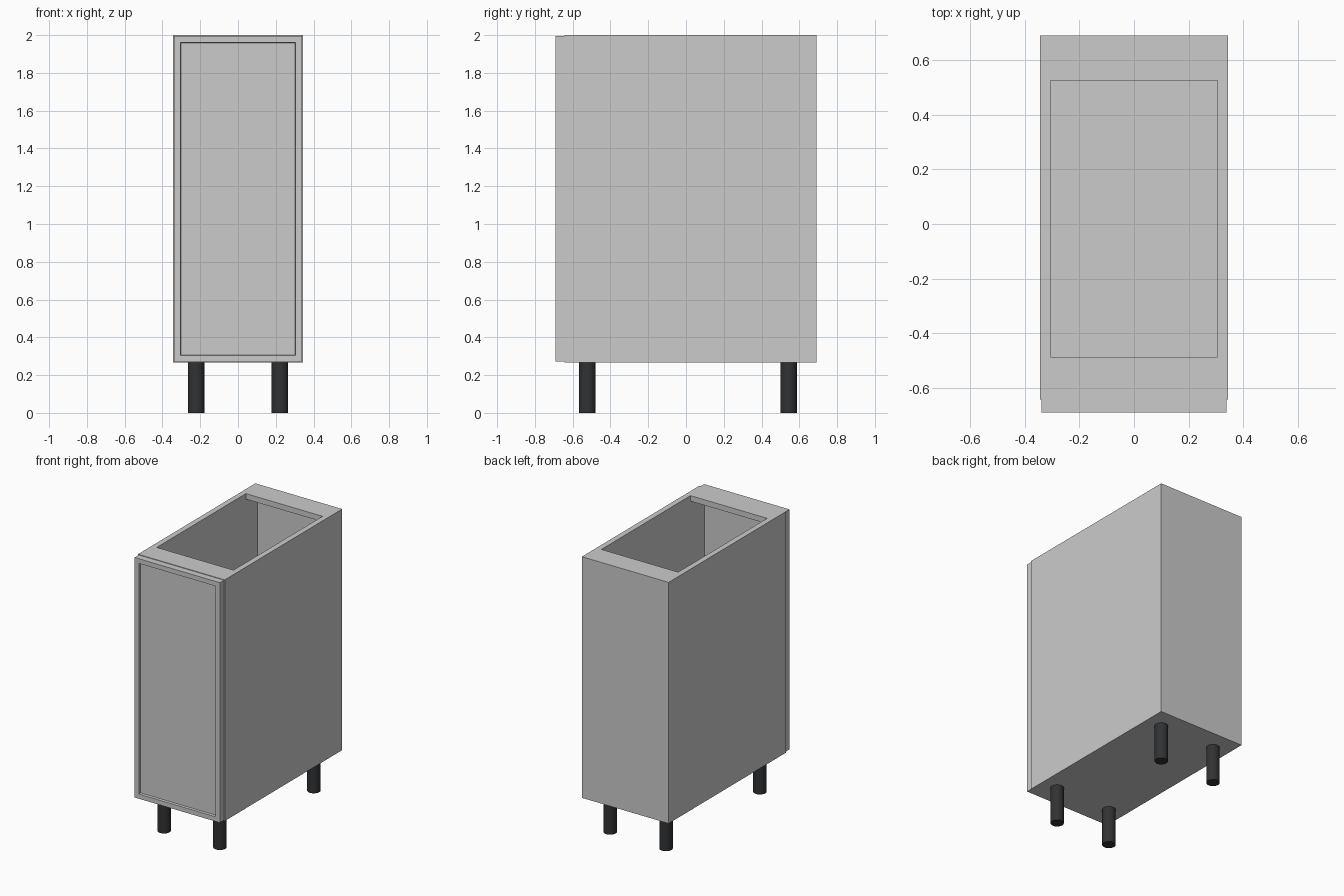
import bpy, bmesh
from mathutils import Vector

if "Cube" in bpy.data.objects:
    bpy.data.objects.remove(bpy.data.objects["Cube"])

# Overall measurements
W, Y0, Y1, Z0, Z1 = 0.345, -0.643, 0.69, 0.267, 2.0
T = 0.04  # board thickness


def new_object(name, bm):
    mesh = bpy.data.meshes.new(name)
    bm.to_mesh(mesh)
    bm.free()
    ob = bpy.data.objects.new(name, mesh)
    bpy.context.collection.objects.link(ob)
    return ob


def box_bm(x, y, z):
    bm = bmesh.new()
    bmesh.ops.create_cube(bm, size=1)
    size = Vector((x[1] - x[0], y[1] - y[0], z[1] - z[0]))
    mid = Vector((x[0] + x[1], y[0] + y[1], z[0] + z[1])) / 2
    bmesh.ops.scale(bm, vec=size, verts=bm.verts)
    bmesh.ops.translate(bm, vec=mid, verts=bm.verts)
    return bm


def board(name, x, y, z):
    return new_object(name, box_bm(x, y, z))


# Carcass: sides, bottom, back and two top rails
inner = (-W + T, W - T)
board("left_side_panel", (-W, -W + T), (Y0, Y1), (Z0, Z1))
board("right_side_panel", (W - T, W), (Y0, Y1), (Z0, Z1))
board("bottom_panel", inner, (Y0, Y1), (Z0, Z0 + T))
board("back_panel", inner, (Y1 - 0.035, Y1), (Z0 + T, Z1 - T))
board("front_top_rail", inner, (Y0, -0.487), (Z1 - T, Z1))
board("back_top_rail", inner, (0.525, Y1), (Z1 - T, Z1))

# Door: raised frame with a recessed centre panel
bm = box_bm((-0.339, 0.339), (-0.69, Y0), (0.271, 1.996))
bm.normal_update()
front = min(bm.faces, key=lambda f: f.calc_center_median().y)
bmesh.ops.inset_region(bm, faces=[front], thickness=0.048, depth=0)
bmesh.ops.inset_region(bm, faces=[front], thickness=0.004, depth=-0.016)
new_object("door", bm)

# Four round legs
dark = bpy.data.materials.new("dark_plastic")
dark.diffuse_color = (0.03, 0.032, 0.034, 1)
dark.use_nodes = True
dark.node_tree.nodes["Principled BSDF"].inputs["Base Color"].default_value = dark.diffuse_color
for side, x in (("left", -0.222), ("right", 0.222)):
    for end, y in (("front", -0.522), ("back", 0.544)):
        bpy.ops.mesh.primitive_cylinder_add(
            vertices=32, radius=0.044, depth=Z0, location=(x, y, Z0 / 2))
        leg = bpy.context.object
        leg.name = f"{end}_{side}_leg"
        leg.data.materials.append(dark)
        bpy.ops.object.shade_smooth_by_angle()
